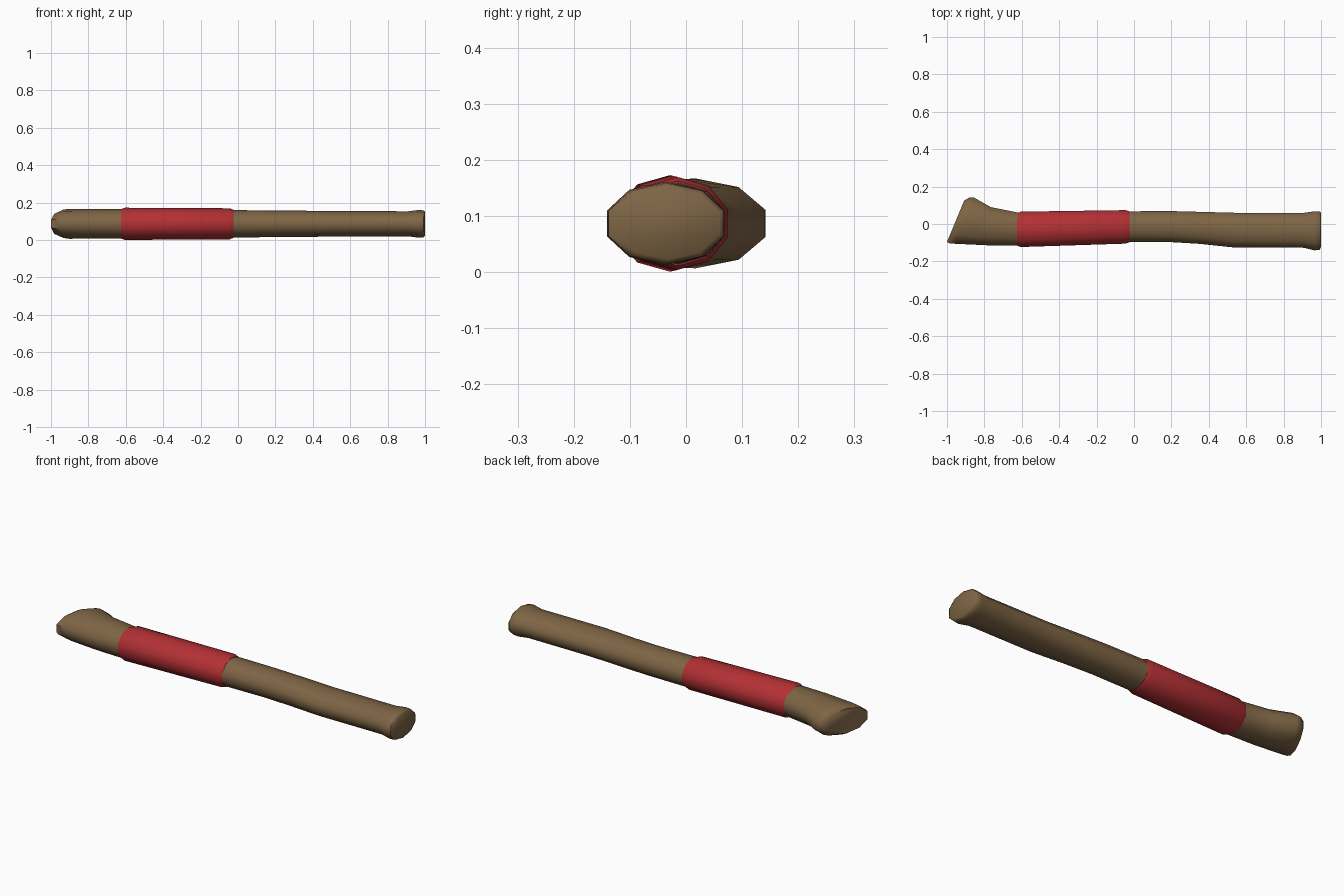
import bpy, bmesh, math

if "Cube" in bpy.data.objects:
    bpy.data.objects.remove(bpy.data.objects["Cube"])

SIDES = 10
ZC = 0.087


def material(name, color):
    m = bpy.data.materials.new(name)
    m.diffuse_color = color
    m.use_nodes = True
    m.node_tree.nodes["Principled BSDF"].inputs["Base Color"].default_value = m.diffuse_color
    return m


def loft(name, sections, mat):
    """Each section: (x, y) of front edge, (x, y) of back edge, half height."""
    bm = bmesh.new()
    rings = []
    for (x0, y0), (x1, y1), h in sections:
        ring = []
        for k in range(SIDES):
            a = math.pi / 2 + 2 * math.pi * k / SIDES
            t = 0.5 + 0.5 * math.cos(a) / math.cos(math.pi / SIDES)
            ring.append(bm.verts.new((x0 + (x1 - x0) * t,
                                      y0 + (y1 - y0) * t,
                                      ZC + h * math.sin(a))))
        rings.append(ring)
    for a, b in zip(rings, rings[1:]):
        for k in range(SIDES):
            n = (k + 1) % SIDES
            bm.faces.new((a[k], a[n], b[n], b[k]))
    bm.faces.new(rings[0])
    bm.faces.new(rings[-1])
    bmesh.ops.recalc_face_normals(bm, faces=bm.faces)
    me = bpy.data.meshes.new(name)
    bm.to_mesh(me)
    bm.free()
    me.materials.append(mat)
    ob = bpy.data.objects.new(name, me)
    bpy.context.collection.objects.link(ob)
    bpy.ops.object.select_all(action='DESELECT')
    ob.select_set(True)
    bpy.context.view_layer.objects.active = ob
    bpy.ops.object.shade_smooth_by_angle(angle=math.radians(50))
    return ob


def straight(x, y0, y1, h):
    return ((x, y0), (x, y1), h)


wood = material("wood", (0.21, 0.13, 0.06, 1))
red = material("red_wrap", (0.45, 0.03, 0.035, 1))

# Wooden handle: slanted flared butt, gently curved shaft, small knob at the far end
loft("handle", [
    ((-1.0, -0.096), (-0.908, 0.125), 0.066),
    ((-0.985, -0.104), (-0.88, 0.142), 0.076),
    ((-0.95, -0.106), (-0.855, 0.141), 0.08),
    ((-0.78, -0.114), (-0.765, 0.09), 0.079),
    straight(-0.6, -0.115, 0.057, 0.078),
    straight(0.0, -0.096, 0.068, 0.073),
    straight(0.2, -0.097, 0.069, 0.071),
    straight(0.35, -0.106, 0.065, 0.07),
    straight(0.54, -0.126, 0.06, 0.068),
    straight(0.91, -0.127, 0.06, 0.067),
    straight(0.965, -0.141, 0.068, 0.074),
    straight(0.992, -0.138, 0.068, 0.072),
    straight(1.0, -0.122, 0.06, 0.064),
], wood)

# Red grip wrap with bevelled ends
loft("grip_wrap", [
    straight(-0.625, -0.116, 0.058, 0.079),
    straight(-0.605, -0.123, 0.066, 0.086),
    straight(-0.045, -0.105, 0.074, 0.083),
    straight(-0.025, -0.098, 0.068, 0.0755),
], red)
